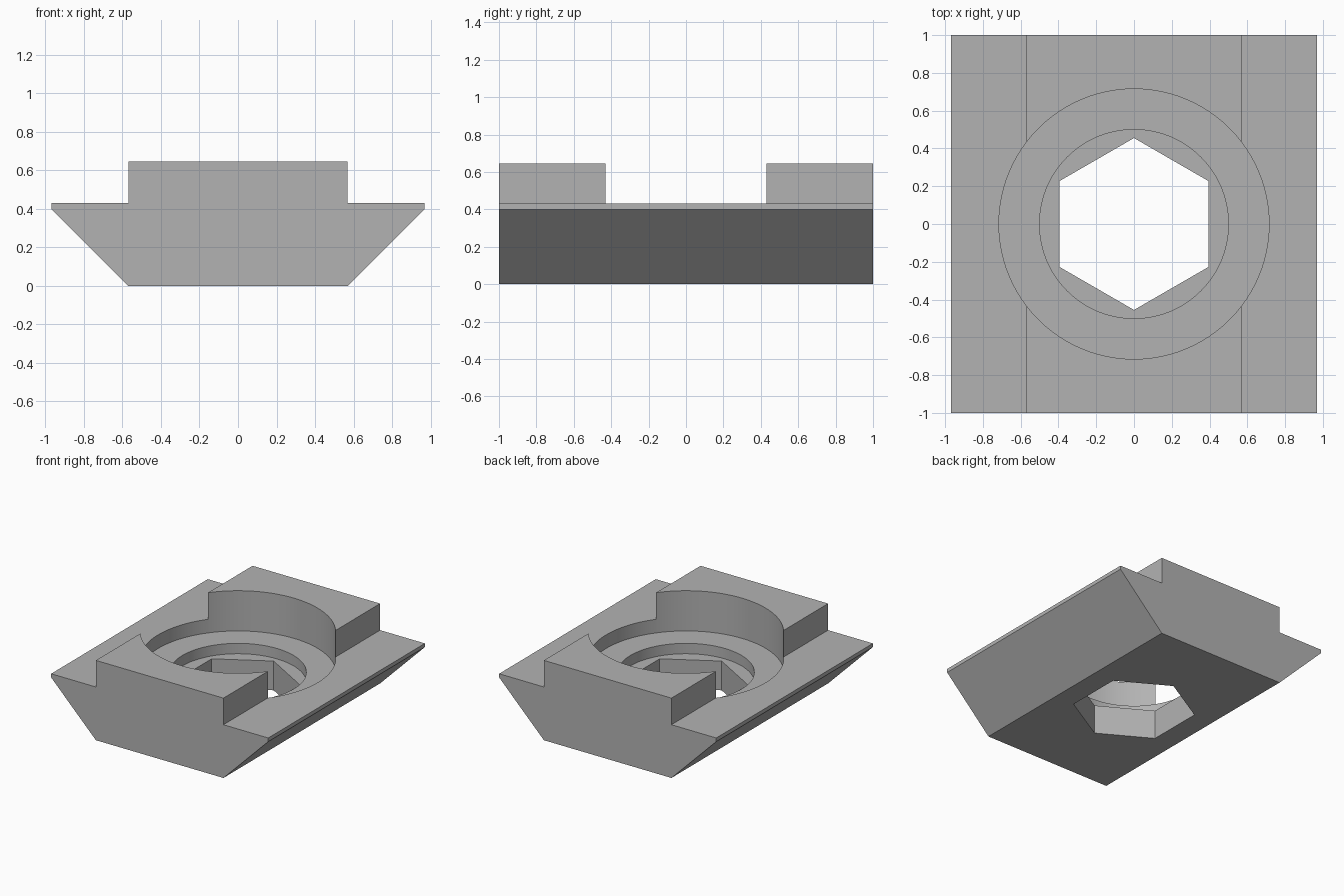
import bpy
import bmesh
import math

cube = bpy.data.objects.get("Cube")
if cube:
    bpy.data.objects.remove(cube, do_unlink=True)

# Material
steel = bpy.data.materials.new("plain_grey_steel")
steel.use_nodes = True
grey = (0.45, 0.45, 0.45, 1.0)
steel.diffuse_color = grey
steel.node_tree.nodes["Principled BSDF"].inputs["Base Color"].default_value = grey


def prism(name, points, offset):
    """Sweep a closed loop of 3D points along an offset into a solid."""
    bm = bmesh.new()
    face = bm.faces.new([bm.verts.new(p) for p in points])
    swept = bmesh.ops.extrude_face_region(bm, geom=[face])["geom"]
    bmesh.ops.translate(bm, vec=offset,
                        verts=[v for v in swept if isinstance(v, bmesh.types.BMVert)])
    bmesh.ops.recalc_face_normals(bm, faces=bm.faces)
    mesh = bpy.data.meshes.new(name)
    bm.to_mesh(mesh)
    bm.free()
    obj = bpy.data.objects.new(name, mesh)
    bpy.context.collection.objects.link(obj)
    mesh.materials.append(steel)
    return obj


def bore(name, radius, sides, floor, top):
    """Upright cutter with a corner pointing along +y."""
    step = math.tau / sides
    ring = [(radius * math.sin(i * step), radius * math.cos(i * step), floor)
            for i in range(sides)]
    return prism(name, ring, (0, 0, top - floor))


# Body: mirrored dovetail profile with side wings and a raised rib
half = [(0.57, 0), (0.97, 0.4), (0.97, 0.43), (0.57, 0.43), (0.57, 0.645)]
profile = half + [(-x, z) for x, z in reversed(half)]
nut = prism("slot_nut_body", [(x, -1, z) for x, z in profile], (0, 2, 0))

# Wide recess, narrower step and hexagonal through hole
cutters = [
    bore("wide_recess_cutter", 0.715, 96, 0.32, 1.0),
    bore("step_bore_cutter", 0.5, 96, 0.236, 0.9),
    bore("hex_hole_cutter", 0.455, 6, -0.2, 0.8),
]
for cutter in cutters:
    cutter.hide_render = True
    cut = nut.modifiers.new(cutter.name, "BOOLEAN")
    cut.operation = "DIFFERENCE"
    cut.solver = "EXACT"
    cut.object = cutter

# Apply the cuts and drop the helpers
bpy.ops.object.select_all(action="DESELECT")
nut.select_set(True)
bpy.context.view_layer.objects.active = nut
for cutter in cutters:
    bpy.ops.object.modifier_apply(modifier=cutter.name)
for cutter in cutters:
    bpy.data.objects.remove(cutter, do_unlink=True)

bpy.ops.object.shade_smooth_by_angle(angle=math.radians(30))
